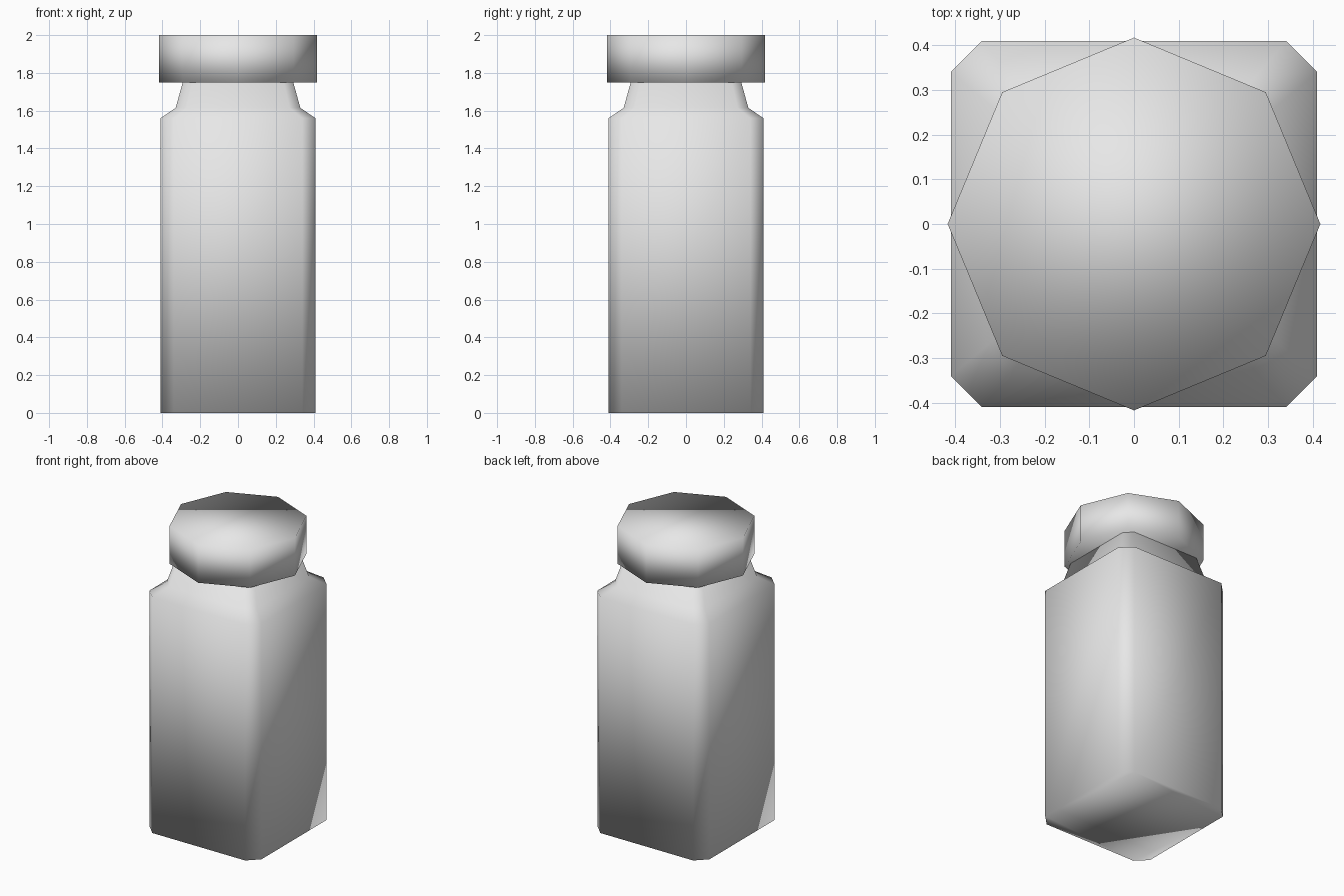
import bpy
import bmesh
from math import sin, cos, pi

old = bpy.data.objects.get("Cube")
if old:
    bpy.data.objects.remove(old, do_unlink=True)

# Single plain material
grey = bpy.data.materials.new("light grey")
grey.use_nodes = True
colour = (0.8, 0.8, 0.8, 1)
grey.diffuse_color = colour
grey.node_tree.nodes["Principled BSDF"].inputs["Base Color"].default_value = colour


def chamfered_square(half, flat):
    """Counter-clockwise square outline with cut corners."""
    quarter = [(half, -flat), (half, flat)]
    points = []
    for _ in range(4):
        points += quarter
        quarter = [(-y, x) for x, y in quarter]
    return points


def octagon(radius):
    return [(radius * cos(i * pi / 4), radius * sin(i * pi / 4)) for i in range(8)]


def loft(name, sections):
    """Skin a stack of (height, outline) sections and close both ends."""
    bm = bmesh.new()
    rings = [[bm.verts.new((x, y, z)) for x, y in outline] for z, outline in sections]
    for low, high in zip(rings, rings[1:]):
        n = len(low)
        for i in range(n):
            j = (i + 1) % n
            bm.faces.new((low[i], low[j], high[j], high[i]))
    bm.faces.new(rings[0][::-1])
    bm.faces.new(rings[-1])
    for face in bm.faces:
        face.smooth = True
    mesh = bpy.data.meshes.new(name)
    bm.to_mesh(mesh)
    bm.free()
    mesh.materials.append(grey)
    obj = bpy.data.objects.new(name, mesh)
    bpy.context.collection.objects.link(obj)
    return obj


# Square bottle with shoulder and tapered neck
loft("bottle_body", [
    (0, chamfered_square(0.41, 0.34)),
    (1.56, chamfered_square(0.41, 0.34)),
    (1.615, chamfered_square(0.33, 0.273)),
    (1.76, chamfered_square(0.29, 0.24)),
])

# Eight-sided cap with its corners on the axes
loft("bottle_cap", [(1.75, octagon(0.417)), (2, octagon(0.417))])
